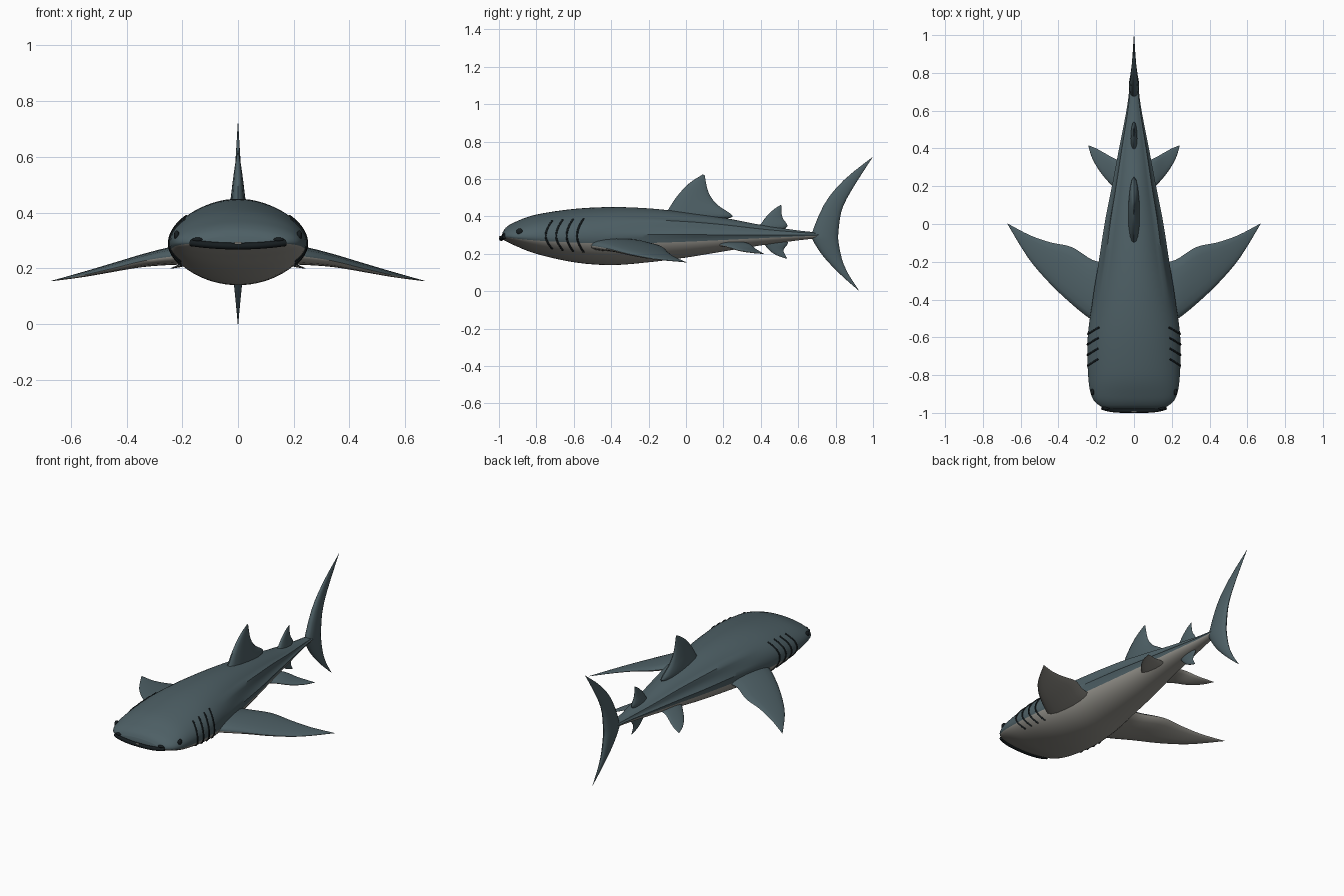
import bpy, bmesh, math
from mathutils import Vector

if "Cube" in bpy.data.objects:
    bpy.data.objects.remove(bpy.data.objects["Cube"], do_unlink=True)


def material(name, rgb):
    m = bpy.data.materials.new(name)
    m.use_nodes = True
    m.diffuse_color = (*rgb, 1)
    m.node_tree.nodes["Principled BSDF"].inputs["Base Color"].default_value = (*rgb, 1)
    return m


SLATE = material("slate blue skin", (0.075, 0.115, 0.13))
BELLY = material("pale belly", (0.30, 0.29, 0.26))
BLACK = material("near black", (0.008, 0.012, 0.014))


def spline(keys, t):
    """Catmull-Rom sample of equal-length tuples, t from 0 to 1."""
    n = len(keys) - 1
    i = min(int(t * n), n - 1)
    f = t * n - i
    p0, p1, p2, p3 = (Vector(keys[max(0, min(n, k))]) for k in (i - 1, i, i + 1, i + 2))
    return p1 + 0.5 * f * ((p2 - p0) + f * ((2 * p0 - 5 * p1 + 4 * p2 - p3)
                                            + f * (3 * p1 - p0 - 3 * p2 + p3)))


def loft(name, rings, mats, pick, angle=40):
    """Skin closed rings; pick(index along ring) gives the material slot."""
    bm = bmesh.new()
    rows = [[bm.verts.new(p) for p in ring] for ring in rings]
    n = len(rows[0])
    for a, b in zip(rows, rows[1:]):
        for i in range(n):
            j = (i + 1) % n
            bm.faces.new((a[i], a[j], b[j], b[i])).material_index = pick(i)
    bm.faces.new(rows[0][::-1])
    bm.faces.new(rows[-1])
    bmesh.ops.recalc_face_normals(bm, faces=bm.faces)
    me = bpy.data.meshes.new(name)
    bm.to_mesh(me)
    bm.free()
    for m in mats:
        me.materials.append(m)
    ob = bpy.data.objects.new(name, me)
    bpy.context.collection.objects.link(ob)
    smooth(ob, angle)
    return ob


def smooth(ob, angle=40):
    bpy.ops.object.select_all(action="DESELECT")
    ob.select_set(True)
    bpy.context.view_layer.objects.active = ob
    bpy.ops.object.shade_smooth_by_angle(angle=math.radians(angle))


# Body stations: y, half width, top z, bottom z, side z
STATIONS = [(-0.98, 0.13, 0.315, 0.276, 0.295), (-0.96, 0.185, 0.343, 0.266, 0.294),
            (-0.91, 0.225, 0.372, 0.242, 0.292), (-0.8, 0.243, 0.41, 0.2, 0.29),
            (-0.6, 0.245, 0.44, 0.155, 0.288), (-0.4, 0.218, 0.45, 0.14, 0.285),
            (-0.2, 0.18, 0.443, 0.155, 0.285), (0, 0.145, 0.422, 0.18, 0.287),
            (0.2, 0.108, 0.393, 0.213, 0.29), (0.4, 0.073, 0.355, 0.245, 0.294),
            (0.6, 0.037, 0.325, 0.272, 0.298), (0.72, 0.022, 0.313, 0.285, 0.3)]


def skin(st, ang):
    """Point on the body section, with the flank ridges toward the tail."""
    y, w, top, bot, mid = st
    c, s = math.cos(ang), math.sin(ang)
    side = math.atan2(s, abs(c))
    ramp = max(0, min(1, (y + 0.45) / 0.5))
    bump = 1 + 0.09 * ramp * sum(math.exp(-((side - r) / 0.09) ** 2) for r in (0.1, 0.6))
    return Vector((w * c * bump, y, mid + s * bump * ((top - mid) if s > 0 else (mid - bot))))


def station_at(y):
    lo, hi = 0.0, 1.0
    for _ in range(30):
        t = (lo + hi) / 2
        lo, hi = (t, hi) if spline(STATIONS, t)[0] < y else (lo, t)
    return spline(STATIONS, lo)


SEG, ROWS = 60, 66
rings = [[skin(spline(STATIONS, k / ROWS), math.tau * i / SEG) for i in range(SEG)]
         for k in range(ROWS + 1)]
loft("body", rings, [SLATE, BELLY],
     lambda i: 1 if math.sin(math.tau * (i + 0.5) / SEG) < -0.23 else 0)


def fin(name, keys, thick_axis, two_tone=False, sign=1):
    """keys: leading point, trailing point and half thickness along the span."""
    flat = [(*lead, *trail, th) for lead, trail, th in keys]
    count, half = 20, 8
    sections = []
    for k in range(count + 1):
        v = spline(flat, k / count)
        lead, trail, th = Vector(v[0:3]), Vector(v[3:6]), max(v[6], 0.0008)
        ring = []
        for i in range(2 * half):
            a = math.pi * i / half
            u = (1 - math.cos(a)) / 2
            p = lead.lerp(trail, u ** 1.2) + Vector(thick_axis) * th * math.sin(a)
            ring.append((p.x * sign, p.y, p.z))
        sections.append(ring)
    loft(name, sections, [SLATE, BELLY], lambda i: int(two_tone and i >= half), 50)


# Paired fins
PECTORAL = [((0.13, -0.56, 0.25), (0.13, -0.21, 0.25), 0.035),
            ((0.235, -0.5, 0.243), (0.22, -0.19, 0.25), 0.033),
            ((0.34, -0.415, 0.227), (0.33, -0.122, 0.233), 0.024),
            ((0.45, -0.31, 0.2), (0.44, -0.098, 0.21), 0.016),
            ((0.56, -0.18, 0.175), (0.55, -0.06, 0.183), 0.009),
            ((0.67, 0.0, 0.155), (0.668, 0.002, 0.155), 0.001)]
PELVIC = [((0.05, 0.13, 0.255), (0.05, 0.33, 0.255), 0.014),
          ((0.115, 0.2, 0.245), (0.1, 0.345, 0.25), 0.013),
          ((0.175, 0.27, 0.222), (0.155, 0.375, 0.225), 0.009),
          ((0.22, 0.345, 0.208), (0.2, 0.4, 0.21), 0.005),
          ((0.242, 0.413, 0.2), (0.24, 0.416, 0.2), 0.001)]
for side, sign in (("left", 1), ("right", -1)):
    fin(side + "_pectoral_fin", PECTORAL, (0, 0, 1), True, sign)
    fin(side + "_pelvic_fin", PELVIC, (0, 0, 1), True, sign)

# Upright fins: lead y, lead z, trail y, trail z, half thickness
UPRIGHT = {
    "dorsal_fin": [(-0.14, 0.39, 0.16, 0.385, 0.03), (-0.1, 0.43, 0.25, 0.4, 0.03),
                   (-0.05, 0.505, 0.165, 0.465, 0.022), (0.015, 0.575, 0.12, 0.53, 0.013),
                   (0.09, 0.625, 0.1, 0.62, 0.001)],
    "second_dorsal_fin": [(0.36, 0.32, 0.5, 0.32, 0.017), (0.395, 0.353, 0.542, 0.348, 0.017),
                          (0.43, 0.4, 0.518, 0.39, 0.011), (0.47, 0.438, 0.51, 0.425, 0.006),
                          (0.506, 0.461, 0.51, 0.458, 0.001)],
    "anal_fin": [(0.39, 0.29, 0.5, 0.29, 0.015), (0.415, 0.255, 0.545, 0.262, 0.015),
                 (0.45, 0.215, 0.522, 0.222, 0.009), (0.49, 0.19, 0.53, 0.195, 0.005),
                 (0.538, 0.174, 0.541, 0.177, 0.001)],
    "tail_fin": [(0.998, 0.718, 1.0, 0.72, 0.001), (0.85, 0.6, 0.885, 0.54, 0.01),
                 (0.745, 0.475, 0.832, 0.43, 0.019), (0.675, 0.315, 0.815, 0.315, 0.026),
                 (0.68, 0.27, 0.816, 0.26, 0.026), (0.735, 0.185, 0.836, 0.165, 0.018),
                 (0.825, 0.09, 0.872, 0.085, 0.009), (0.925, 0.002, 0.928, 0.0, 0.001)],
}
for name, rows in UPRIGHT.items():
    fin(name, [((0, a, b), (0, c, d), th) for a, b, c, d, th in rows], (1, 0, 0))


def tube(name, points, radius, mat):
    cu = bpy.data.curves.new(name, "CURVE")
    cu.dimensions = "3D"
    cu.bevel_depth, cu.bevel_resolution, cu.use_fill_caps = radius, 2, True
    sp = cu.splines.new("POLY")
    sp.points.add(len(points) - 1)
    for q, p in zip(sp.points, points):
        q.co = (*p, 1)
    cu.materials.append(mat)
    ob = bpy.data.objects.new(name, cu)
    bpy.context.collection.objects.link(ob)


def ball(name, loc, scale, mat):
    bpy.ops.mesh.primitive_uv_sphere_add(segments=20, ring_count=12, location=loc)
    ob = bpy.context.object
    ob.name, ob.scale = name, scale
    ob.data.materials.append(mat)
    smooth(ob)


# Gill slits, eyes and nostrils on both flanks
for side, sign in (("left", 1), ("right", -1)):
    for g in range(4):
        path = []
        for k in range(15):
            t = k / 14
            y = -0.715 + 0.056 * g - 0.035 * math.sin(math.pi * t)
            p = skin(station_at(y), math.radians(-34 + 74 * t))
            path.append((p.x * sign, p.y, p.z))
        tube(f"{side}_gill_slit_{g + 1}", path, 0.005, BLACK)
    e = skin(station_at(-0.89), math.radians(18))
    ball(side + "_eye", (e.x * sign, e.y, e.z), (0.01, 0.017, 0.017), BLACK)
    ball(side + "_nostril", (0.145 * sign, -0.972, 0.303), (0.02, 0.012, 0.008), BLACK)

# Mouth line across the snout, with a small pale tooth plate
mouth = [(x, -0.988 + 0.018 * abs(x / 0.17) ** 4, 0.28 + 0.012 * (x / 0.17) ** 2)
         for x in (0.17 * k / 12 for k in range(-12, 13))]
tube("mouth", mouth, 0.012, BLACK)
bpy.ops.mesh.primitive_cube_add(size=1, location=(0, -0.996, 0.291))
plate = bpy.context.object
plate.name, plate.scale = "tooth_plate", (0.024, 0.006, 0.007)
plate.data.materials.append(BELLY)
